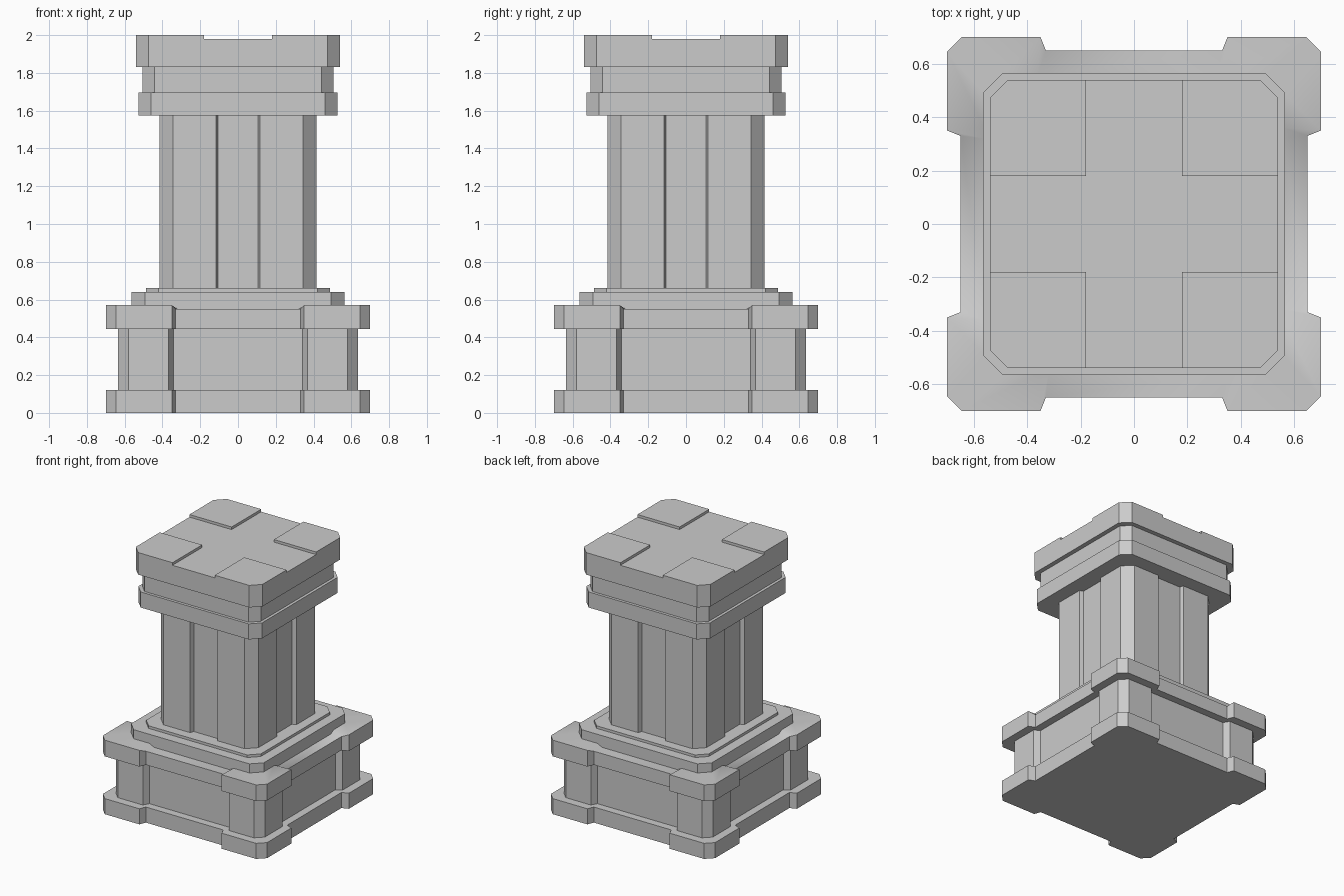
import bpy, bmesh

if "Cube" in bpy.data.objects:
    bpy.data.objects.remove(bpy.data.objects["Cube"])


def rot4(side):
    """Repeat one front side (points from left to right) around four quarter turns."""
    pts = []
    for _ in range(4):
        pts += side
        side = [(-y, x) for x, y in side]
    return pts


def chamfered(half, flat):
    """Square outline with cut corners; flat is the half length of the straight edge."""
    return rot4([(-flat, -half), (flat, -half)])


def notched(half, flat, outer, inner, depth):
    """Chamfered square with a shallow splayed recess in the middle of every side."""
    d = half - depth
    return rot4([(-flat, -half), (-outer, -half), (-inner, -d),
                 (inner, -d), (outer, -half), (flat, -half)])


def finish(bm, name):
    bmesh.ops.recalc_face_normals(bm, faces=bm.faces[:])
    mesh = bpy.data.meshes.new(name)
    bm.to_mesh(mesh)
    bm.free()
    obj = bpy.data.objects.new(name, mesh)
    bpy.context.collection.objects.link(obj)
    return obj


def skin(bm, lower, upper):
    n = len(lower)
    for i in range(n):
        j = (i + 1) % n
        bm.faces.new((lower[i], lower[j], upper[j], upper[i]))


def prism(name, outline, z0, z1):
    bm = bmesh.new()
    low = [bm.verts.new((x, y, z0)) for x, y in outline]
    top = [bm.verts.new((x, y, z1)) for x, y in outline]
    bm.faces.new(low[::-1])
    bm.faces.new(top)
    skin(bm, low, top)
    return finish(bm, name)


# Pedestal: foot plate and recessed body
prism("foot_plate", notched(0.70, 0.645, 0.35, 0.33, 0.05), 0, 0.12)
prism("pedestal_body", notched(0.635, 0.58, 0.367, 0.342, 0.045), 0.12, 0.445)

# Pedestal cap: corners stand slightly higher than the sides, softly shaded top
edge = notched(0.70, 0.645, 0.35, 0.33, 0.05)
collar = notched(0.56, 0.49, 0.36, 0.32, 0.0)
heights = [0.57, 0.57, 0.55, 0.55, 0.57, 0.57] * 4
bm = bmesh.new()
low = [bm.verts.new((x, y, 0.445)) for x, y in edge]
rim = [bm.verts.new((x, y, z)) for (x, y), z in zip(edge, heights)]
ring = [bm.verts.new((x, y, z)) for (x, y), z in zip(collar, heights)]
bm.faces.new(low[::-1])
skin(bm, low, rim)
skin(bm, rim, ring)
cap = finish(bm, "pedestal_cap")
bpy.context.view_layer.objects.active = cap
cap.select_set(True)
bpy.ops.object.shade_smooth_by_angle(angle=0.6)

# Steps below the shaft
prism("lower_step", chamfered(0.565, 0.493), 0.545, 0.64)
prism("upper_step", chamfered(0.488, 0.42), 0.64, 0.66)

# Shaft with a sunken panel on each side
prism("shaft", notched(0.415, 0.345, 0.117, 0.107, 0.03), 0.66, 1.575)

# Capital
prism("capital_lower_band", chamfered(0.527, 0.46), 1.575, 1.695)
prism("capital_neck", chamfered(0.505, 0.443), 1.695, 1.83)
prism("capital_top", chamfered(0.54, 0.473), 1.83, 1.98)

# Four corner pads leaving a cross-shaped channel
pad = [(0.18, 0.18), (0.54, 0.18), (0.54, 0.473), (0.473, 0.54), (0.18, 0.54)]
for i in range(4):
    prism(f"corner_pad_{i + 1}", pad, 1.98, 2.0)
    pad = [(-y, x) for x, y in pad]
